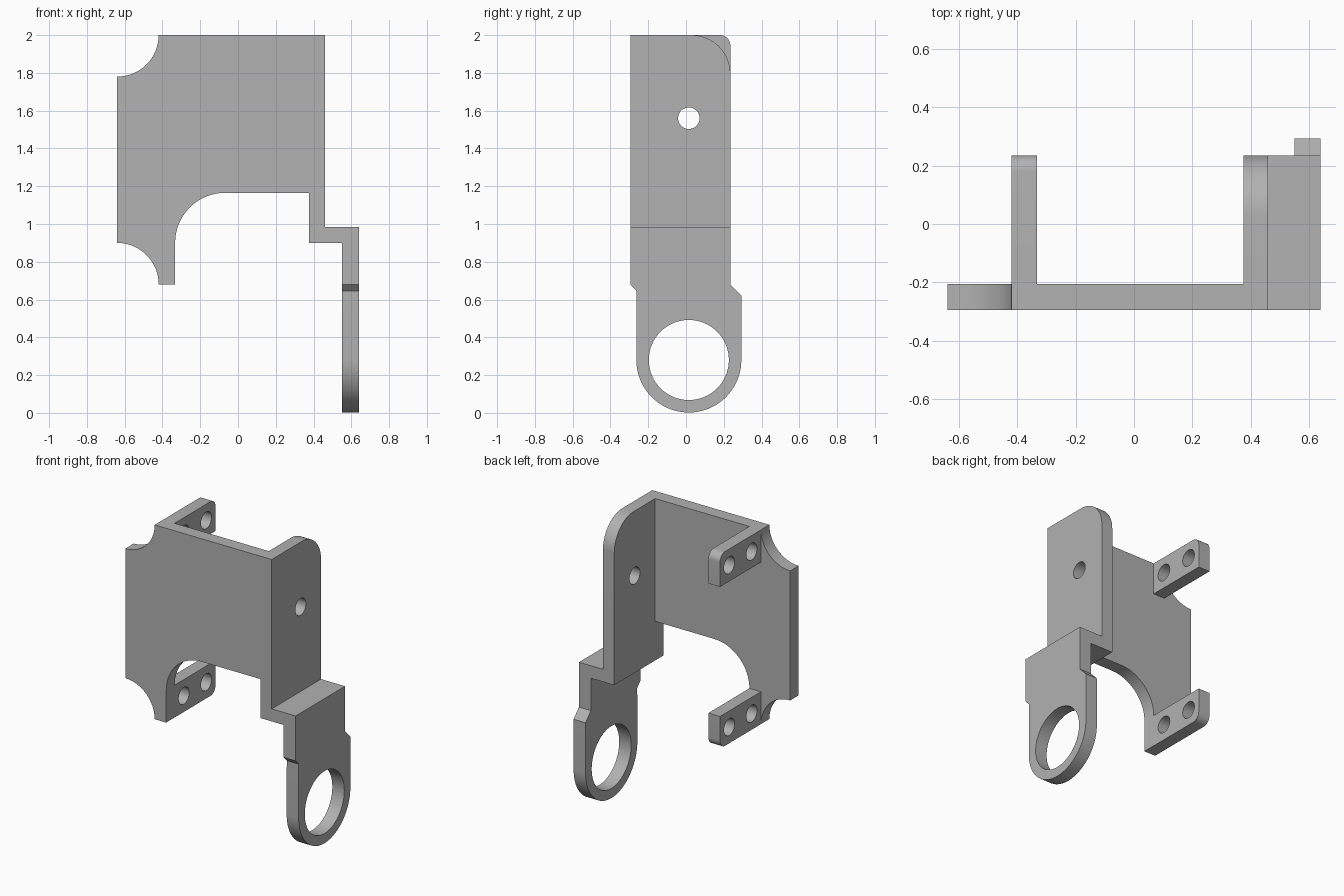
import bpy, bmesh
from math import cos, sin, radians
from mathutils import Vector

cube = bpy.data.objects.get("Cube")
if cube:
    bpy.data.objects.remove(cube)

grey = bpy.data.materials.new("plain grey")
grey.use_nodes = True
colour = (0.445, 0.445, 0.445, 1)
grey.diffuse_color = colour
grey.node_tree.nodes["Principled BSDF"].inputs["Base Color"].default_value = colour

# Shared sheet limits
FRONT, INNER, BACK, MID = -0.295, -0.205, 0.235, 0.015
TOP, LOW, SHELF_LOW, SHELF_TOP = 2.0, 0.68, 0.9, 0.985
HOLE = 0.057


def arc(cx, cz, r, start, end, steps=16):
    angles = [radians(start + (end - start) * i / steps) for i in range(steps + 1)]
    return [(cx + r * cos(a), cz + r * sin(a)) for a in angles]


def circle(cx, cz, r, steps=48):
    return arc(cx, cz, r, 0, 360, steps)[:-1]


def sheet(name, axis, start, end, outline, holes=()):
    """Extrude an outline with holes along x (profile in y, z) or y (profile in x, z)."""
    def place(p):
        return (start, p[0], p[1]) if axis == "x" else (p[0], start, p[1])

    bm = bmesh.new()
    edges = []
    for loop in [outline, *holes]:
        verts = [bm.verts.new(place(p)) for p in loop]
        edges += [bm.edges.new((v, verts[i - 1])) for i, v in enumerate(verts)]
    bmesh.ops.triangle_fill(bm, edges=edges, use_beauty=True)
    out = bmesh.ops.extrude_face_region(bm, geom=bm.faces[:])
    moved = [g for g in out["geom"] if isinstance(g, bmesh.types.BMVert)]
    depth = end - start
    vec = Vector((depth, 0, 0)) if axis == "x" else Vector((0, depth, 0))
    bmesh.ops.translate(bm, verts=moved, vec=vec)
    bmesh.ops.recalc_face_normals(bm, faces=bm.faces[:])
    mesh = bpy.data.meshes.new(name)
    bm.to_mesh(mesh)
    bm.free()
    mesh.materials.append(grey)
    obj = bpy.data.objects.new(name, mesh)
    bpy.context.collection.objects.link(obj)
    bpy.ops.object.select_all(action="DESELECT")
    obj.select_set(True)
    bpy.context.view_layer.objects.active = obj
    bpy.ops.object.shade_smooth_by_angle(angle=radians(30))
    return obj


# Front plate with scooped corners and an arched cutout
sheet("front_plate", "y", FRONT, INNER,
      [(0.375, TOP)]
      + arc(-0.64, TOP, 0.22, 0, -90)
      + arc(-0.64, LOW, 0.22, 90, 0)
      + [(-0.333, LOW)]
      + arc(-0.068, SHELF_LOW, 0.265, 180, 90)
      + [(0.375, 1.165)])

# Tall side wall with a rounded back corner and a pivot hole
sheet("side_wall", "x", 0.375, 0.46,
      [(FRONT, SHELF_LOW), (BACK, SHELF_LOW)]
      + arc(BACK - 0.205, TOP - 0.205, 0.205, 0, 90)
      + [(FRONT, TOP)],
      [circle(MID, 1.56, HOLE)])

# Step joining the wall to the hanging ring
sheet("step_shelf", "x", 0.46, 0.55,
      [(FRONT, SHELF_LOW), (BACK, SHELF_LOW), (BACK, SHELF_TOP), (FRONT, SHELF_TOP)])

# Hanging plate ending in a ring
sheet("ring_plate", "x", 0.55, 0.64,
      [(BACK, SHELF_TOP), (FRONT, SHELF_TOP), (FRONT, LOW), (MID - 0.277, 0.645)]
      + arc(MID, 0.28, 0.278, 180, 360, 40)
      + [(MID + 0.278, 0.62), (BACK, LOW)],
      [circle(MID, 0.28, 0.212, 64)])

# Mounting tabs, mirrored top to bottom about the plate's middle
for name, edge, sign in (("upper_tab", TOP, 1), ("lower_tab", LOW, -1)):
    def flip(points):
        return [(y, edge + sign * z) for y, z in points]

    outline = [(INNER, -0.22), (BACK, -0.22)] + arc(BACK - 0.055, -0.055, 0.055, 0, 90, 10) + [(INNER, 0)]
    holes = [flip(circle(MID + d, -0.11, HOLE)) for d in (-0.12, 0.12)]
    sheet(name, "x", -0.42, -0.333, flip(outline), holes)
